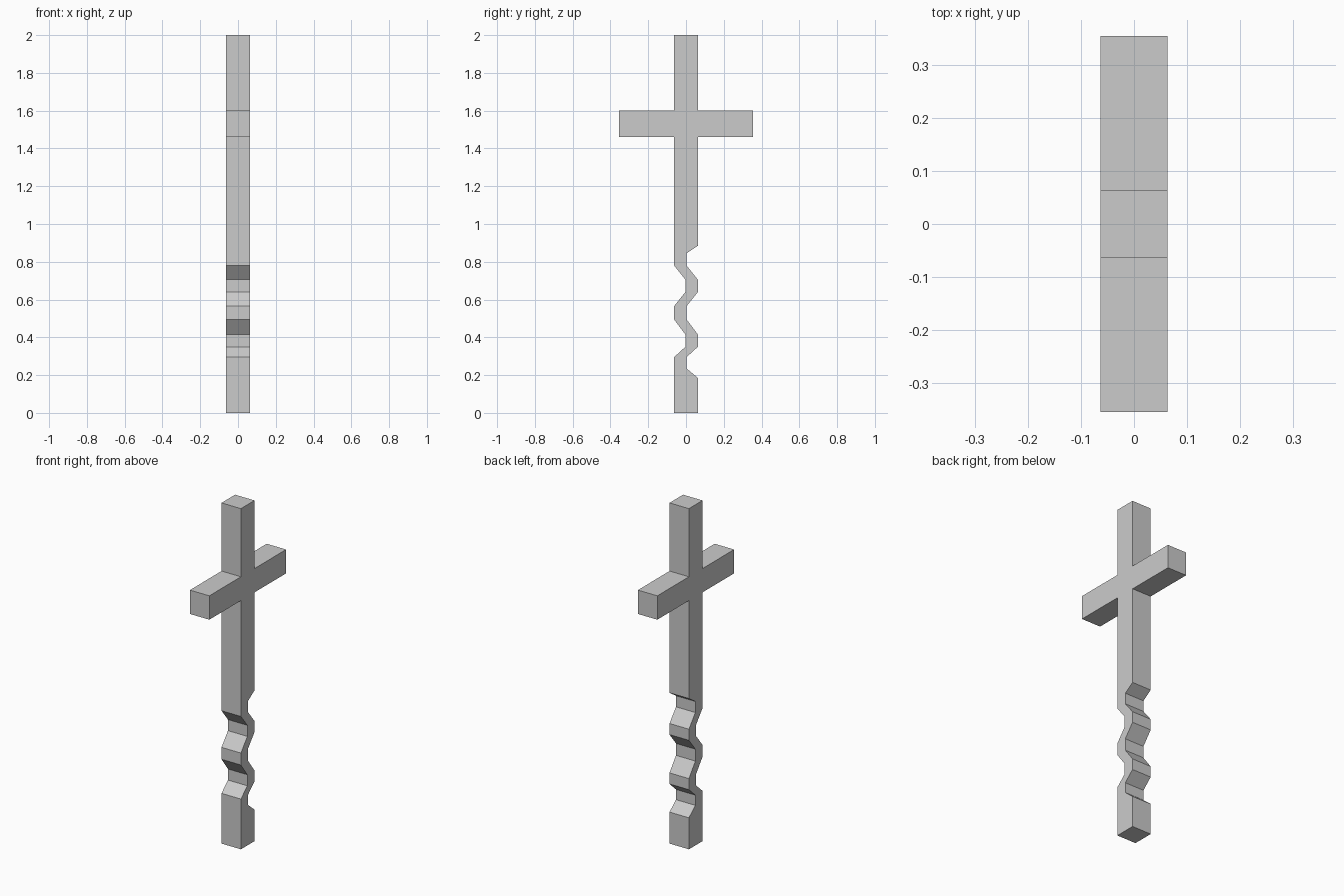
import bpy, bmesh

if "Cube" in bpy.data.objects:
    bpy.data.objects.remove(bpy.data.objects["Cube"])

HALF = 0.063    # half thickness of the bar
ARM = 0.356     # half span of the crossbar
IN = 0.003      # depth reached by the carved notches

# Wavy shaft edges as (y, z), bottom to top
right = [(HALF, 0), (HALF, 0.185), (IN, 0.235), (IN, 0.295), (HALF, 0.35),
         (HALF, 0.415), (IN, 0.495), (IN, 0.565), (HALF, 0.64),
         (HALF, 0.705), (IN, 0.78), (IN, 0.845), (HALF, 0.885)]
left = [(-HALF, 0), (-HALF, 0.295), (-IN, 0.35), (-IN, 0.415),
        (-HALF, 0.495), (-HALF, 0.565), (-IN, 0.64), (-IN, 0.705),
        (-HALF, 0.78)]

# Crossbar and top, shared by both sides
arm = [(HALF, 1.46), (ARM, 1.46), (ARM, 1.60), (HALF, 1.60), (HALF, 2.0)]
right += arm
left += [(-y, z) for y, z in arm]
outline = right + left[::-1]

# Extrude the outline through the thickness
bm = bmesh.new()
face = bm.faces.new([bm.verts.new((-HALF, y, z)) for y, z in outline])
ext = bmesh.ops.extrude_face_region(bm, geom=[face], use_keep_orig=True)
verts = [g for g in ext["geom"] if isinstance(g, bmesh.types.BMVert)]
bmesh.ops.translate(bm, verts=verts, vec=(2 * HALF, 0, 0))
bmesh.ops.triangulate(bm, faces=[f for f in bm.faces if len(f.verts) > 4])
bmesh.ops.recalc_face_normals(bm, faces=bm.faces)

mesh = bpy.data.meshes.new("wavy_cross")
bm.to_mesh(mesh)
bm.free()
bpy.context.collection.objects.link(bpy.data.objects.new("wavy_cross", mesh))
